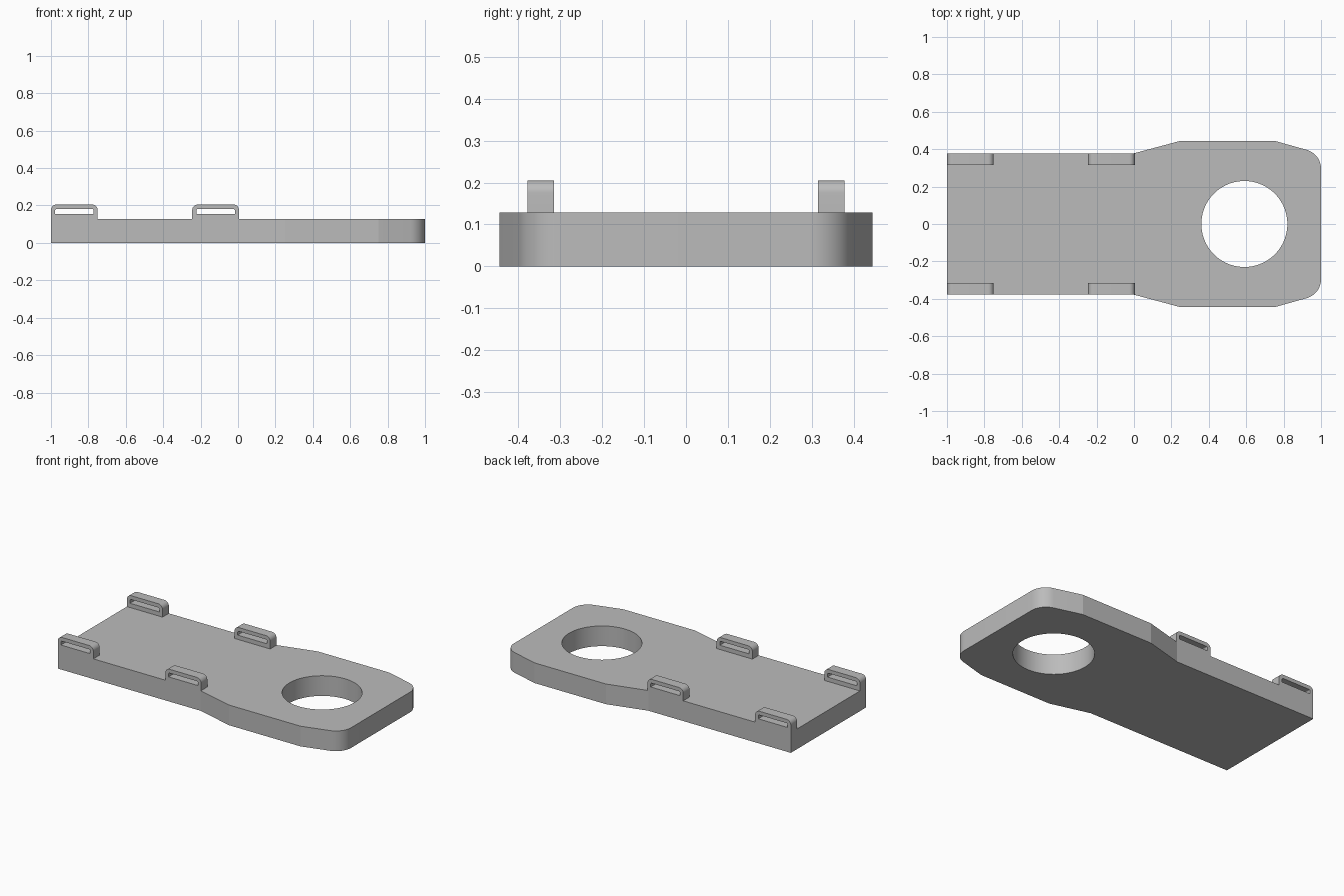
import bpy, bmesh, math
from mathutils import Vector, Matrix

cube = bpy.data.objects.get("Cube")
if cube:
    bpy.data.objects.remove(cube, do_unlink=True)

grey = bpy.data.materials.new("plain grey")
grey.use_nodes = True
COLOUR = (0.5, 0.5, 0.5, 1)
grey.diffuse_color = COLOUR
grey.node_tree.nodes["Principled BSDF"].inputs["Base Color"].default_value = COLOUR


def fillet(corners, steps=10):
    """Outline from (x, y, radius) corners, rounding those with a radius."""
    out = []
    for i, (x, y, r) in enumerate(corners):
        p = Vector((x, y))
        if not r:
            out.append(p)
            continue
        a = (Vector(corners[i - 1][:2]) - p).normalized()
        b = (Vector(corners[(i + 1) % len(corners)][:2]) - p).normalized()
        half = a.angle(b) / 2
        centre = p + (a + b).normalized() * r / math.sin(half)
        start = p + a * r / math.tan(half) - centre
        end = p + b * r / math.tan(half) - centre
        turn = math.pi - 2 * half
        for k in range(steps + 1):
            t = k / steps
            out.append(centre + (start * math.sin((1 - t) * turn)
                                 + end * math.sin(t * turn)) / math.sin(turn))
    return out


def slab(name, loops, depth, matrix):
    """Extrude an outline with holes along its local z."""
    bm = bmesh.new()
    edges = []
    for loop in loops:
        vs = [bm.verts.new((p.x, p.y, 0)) for p in loop]
        edges += [bm.edges.new((v, vs[i - 1])) for i, v in enumerate(vs)]
    bmesh.ops.triangle_fill(bm, use_beauty=True, edges=edges, normal=(0, 0, 1))
    top = bmesh.ops.extrude_face_region(bm, geom=bm.faces[:], use_keep_orig=True)
    verts = [g for g in top["geom"] if isinstance(g, bmesh.types.BMVert)]
    bmesh.ops.translate(bm, verts=verts, vec=(0, 0, depth))
    bm.transform(matrix)
    bmesh.ops.recalc_face_normals(bm, faces=bm.faces[:])
    mesh = bpy.data.meshes.new(name)
    bm.to_mesh(mesh)
    bm.free()
    mesh.materials.append(grey)
    obj = bpy.data.objects.new(name, mesh)
    bpy.context.collection.objects.link(obj)
    bpy.ops.object.select_all(action="DESELECT")
    obj.select_set(True)
    bpy.context.view_layer.objects.active = obj
    bpy.ops.object.shade_smooth_by_angle(angle=math.radians(12))


# Base plate: straight tail, widened head with rounded corners and a round hole
THICK, HALF = 0.128, 0.378
side = [(-1, HALF, 0), (0, HALF, 0), (0.25, 0.445, 0), (0.75, 0.445, 0), (1, 0.375, 0.105)]
outline = fillet(side + [(x, -y, r) for x, y, r in reversed(side)])
hole = [Vector((0.59 + 0.23 * math.cos(a), 0.23 * math.sin(a)))
        for a in (math.tau * i / 72 for i in range(72))]
slab("base_plate", [outline, hole], THICK, Matrix.Identity(4))

# Four slotted strap loops on the long edges
WIDE, HIGH, DEEP = 0.25, 0.077, 0.063
ring = fillet([(0, 0, 0), (WIDE, 0, 0), (WIDE, HIGH, 0.03), (0, HIGH, 0.03)])
slot = fillet([(0.022, 0.027, 0), (WIDE - 0.022, 0.027, 0),
               (WIDE - 0.022, 0.053, 0.008), (0.022, 0.053, 0.008)], 5)
upright = Matrix.Rotation(math.pi / 2, 4, "X")
for end, x in (("tail", -1), ("middle", -0.245)):
    for hand, y in (("left", HALF), ("right", DEEP - HALF)):
        slab(f"{end}_strap_loop_{hand}", [ring, slot], DEEP,
             Matrix.Translation((x, y, THICK)) @ upright)
